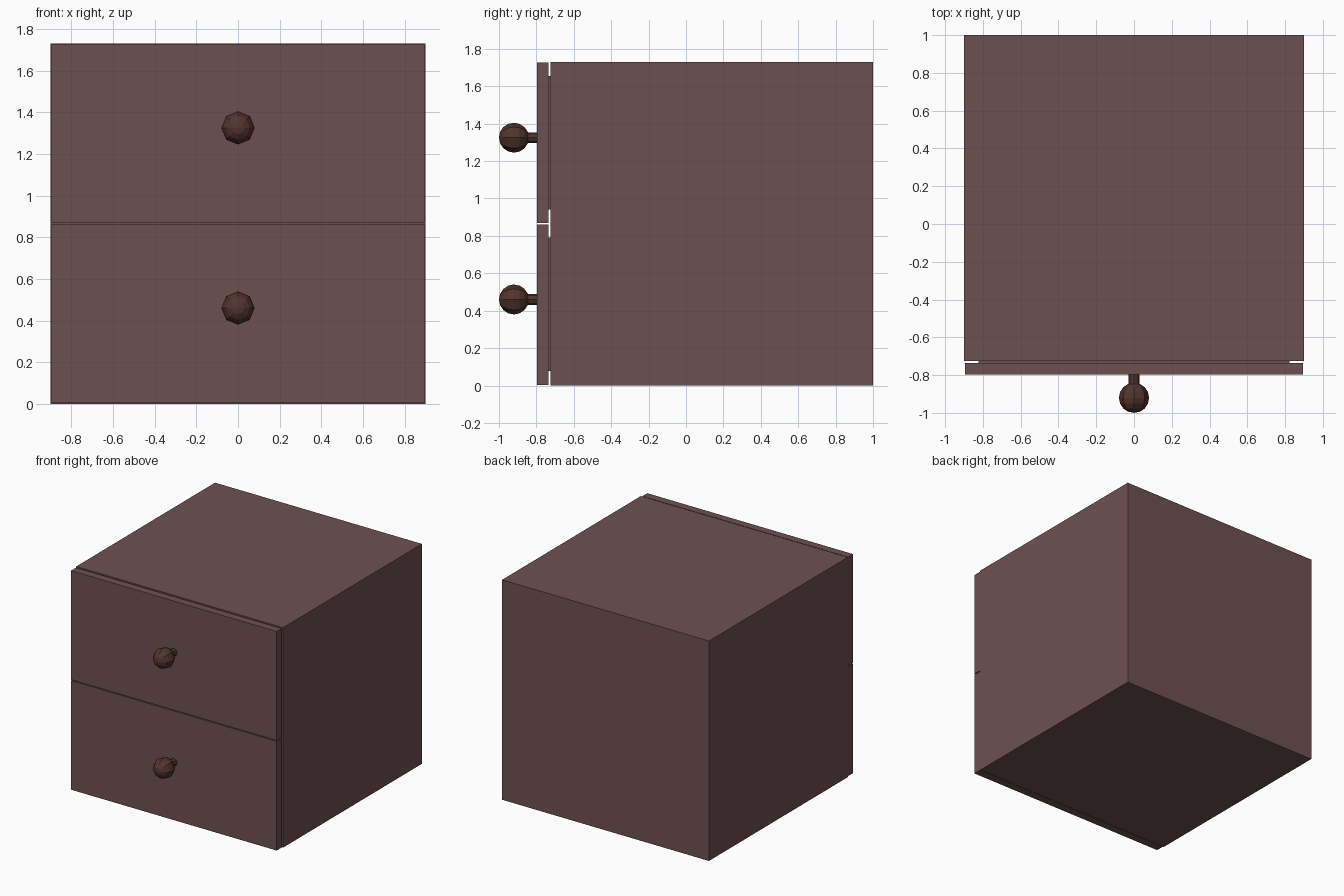
import bpy, bmesh, math
from mathutils import Matrix, Vector

if "Cube" in bpy.data.objects:
    bpy.data.objects.remove(bpy.data.objects["Cube"])


def material(name, rgb):
    m = bpy.data.materials.new(name)
    m.diffuse_color = (*rgb, 1.0)
    m.use_nodes = True
    m.node_tree.nodes["Principled BSDF"].inputs["Base Color"].default_value = m.diffuse_color
    return m


WOOD = material("reddish brown wood", (0.158, 0.081, 0.081))
DARK = material("dark brown knob", (0.085, 0.035, 0.026))


def finish(bm, name, mat):
    bmesh.ops.recalc_face_normals(bm, faces=bm.faces)
    me = bpy.data.meshes.new(name)
    bm.to_mesh(me)
    bm.free()
    me.materials.append(mat)
    ob = bpy.data.objects.new(name, me)
    bpy.context.collection.objects.link(ob)
    return ob


def box(lo, hi):
    lo, hi = Vector(lo), Vector(hi)
    bm = bmesh.new()
    size = hi - lo
    bmesh.ops.create_cube(bm, size=1, matrix=Matrix.Translation((lo + hi) / 2) @ Matrix.Diagonal((*size, 1)))
    return bm


def hollow(bm, direction, wall, depth):
    """Inset every face looking along direction and sink it into the solid."""
    d = Vector(direction)
    bm.normal_update()
    faces = [f for f in bm.faces if f.normal.dot(d) > 0.9]
    bmesh.ops.inset_individual(bm, faces=faces, thickness=wall, use_even_offset=True)
    for f in faces:
        out = bmesh.ops.extrude_discrete_faces(bm, faces=[f])["faces"][0]
        bmesh.ops.translate(bm, verts=out.verts, vec=-d * depth)


# Cabinet shell with two open bays
bm = box((-0.9, -0.725, 0), (0.9, 1, 1.73))
bmesh.ops.bisect_plane(bm, geom=bm.verts[:] + bm.edges[:] + bm.faces[:],
                       plane_co=(0, 0, 0.865), plane_no=(0, 0, 1))
hollow(bm, (0, -1, 0), 0.07, 1.65)
finish(bm, "cabinet", WOOD)

for label, z in (("lower", 0.0), ("upper", 0.865)):
    # Drawer front panel
    finish(box((-0.895, -0.797, z + 0.003), (0.895, -0.736, z + 0.861)),
           label + "_drawer_front", WOOD)

    # Open-topped drawer box behind the panel
    bm = box((-0.822, -0.737, z + 0.077), (0.822, 0.9, z + 0.79))
    hollow(bm, (0, 0, 1), 0.05, 0.66)
    finish(bm, label + "_drawer_box", WOOD)

    # Knob: faceted ball on a short stem, both with their axis along y
    turn = Matrix.Rotation(math.pi / 2, 4, "X")
    zc = z + 0.46
    bm = bmesh.new()
    bmesh.ops.create_uvsphere(bm, u_segments=8, v_segments=8, radius=0.08,
                              matrix=Matrix.Translation((0, -0.92, zc)) @ turn)
    finish(bm, label + "_knob", DARK)
    bm = bmesh.new()
    bmesh.ops.create_cone(bm, cap_ends=True, segments=8, radius1=0.029, radius2=0.029, depth=0.09,
                          matrix=Matrix.Translation((0, -0.835, zc)) @ turn)
    finish(bm, label + "_knob_stem", DARK)
